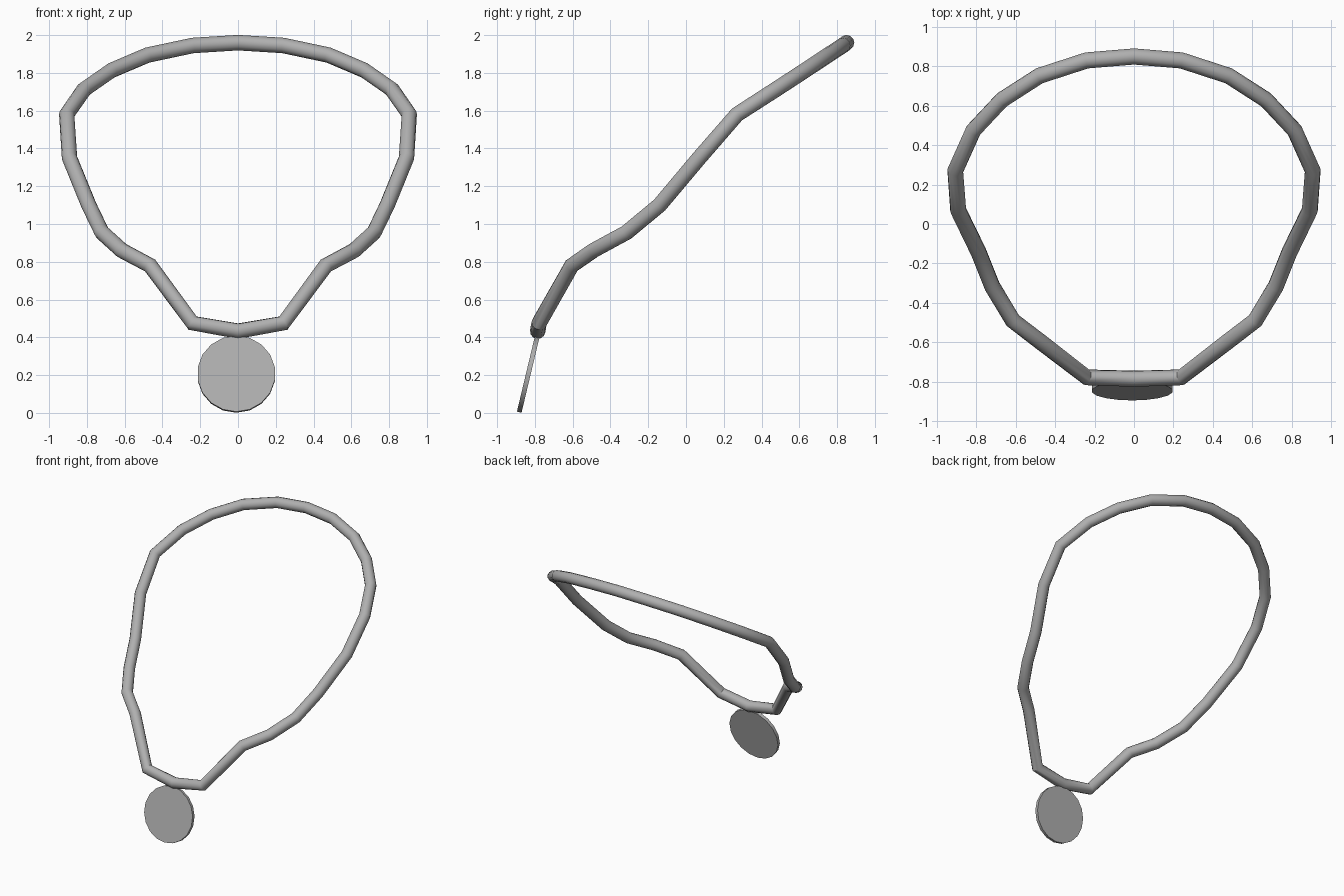
import bpy
import math

if "Cube" in bpy.data.objects:
    bpy.data.objects.remove(bpy.data.objects["Cube"])

grey = bpy.data.materials.new("grey")
grey.diffuse_color = (0.43, 0.43, 0.43, 1)
grey.use_nodes = True
grey.node_tree.nodes["Principled BSDF"].inputs["Base Color"].default_value = grey.diffuse_color

# Half of the necklace loop, from the back of the neck to the pendant
half = [(0, 0.85, 1.96), (0.24, 0.83, 1.945), (0.48, 0.752, 1.894),
        (0.67, 0.63, 1.813), (0.815, 0.475, 1.712), (0.907, 0.27, 1.58),
        (0.892, 0.07, 1.35), (0.79, -0.14, 1.10), (0.72, -0.315, 0.955),
        (0.615, -0.49, 0.86), (0.465, -0.605, 0.78), (0.24, -0.778, 0.475),
        (0, -0.785, 0.433)]
path = half + [(-x, y, z) for x, y, z in half[-2:0:-1]]

# Cord: closed polyline swept with a round section
curve = bpy.data.curves.new("cord", "CURVE")
curve.dimensions = "3D"
curve.bevel_depth = 0.041
curve.bevel_resolution = 4
spline = curve.splines.new("POLY")
spline.points.add(len(path) - 1)
for point, co in zip(spline.points, path):
    point.co = (*co, 1)
spline.use_cyclic_u = True
cord = bpy.data.objects.new("cord", curve)
bpy.context.collection.objects.link(cord)
bpy.context.view_layer.objects.active = cord
cord.select_set(True)
bpy.ops.object.convert(target="MESH")
cord = bpy.context.object
bpy.ops.object.shade_smooth_by_angle(angle=math.radians(35))
cord.data.materials.clear()
cord.data.materials.append(grey)

# Pendant: thin tilted disc hanging at the front
bpy.ops.mesh.primitive_cylinder_add(vertices=18, radius=0.207, depth=0.025)
pendant = bpy.context.object
pendant.name = "pendant"
pendant.location = (-0.009, -0.835, 0.205)
pendant.rotation_euler = (math.radians(76.6), 0, 0)
bpy.ops.object.shade_smooth_by_angle(angle=math.radians(35))
pendant.data.materials.append(grey)
